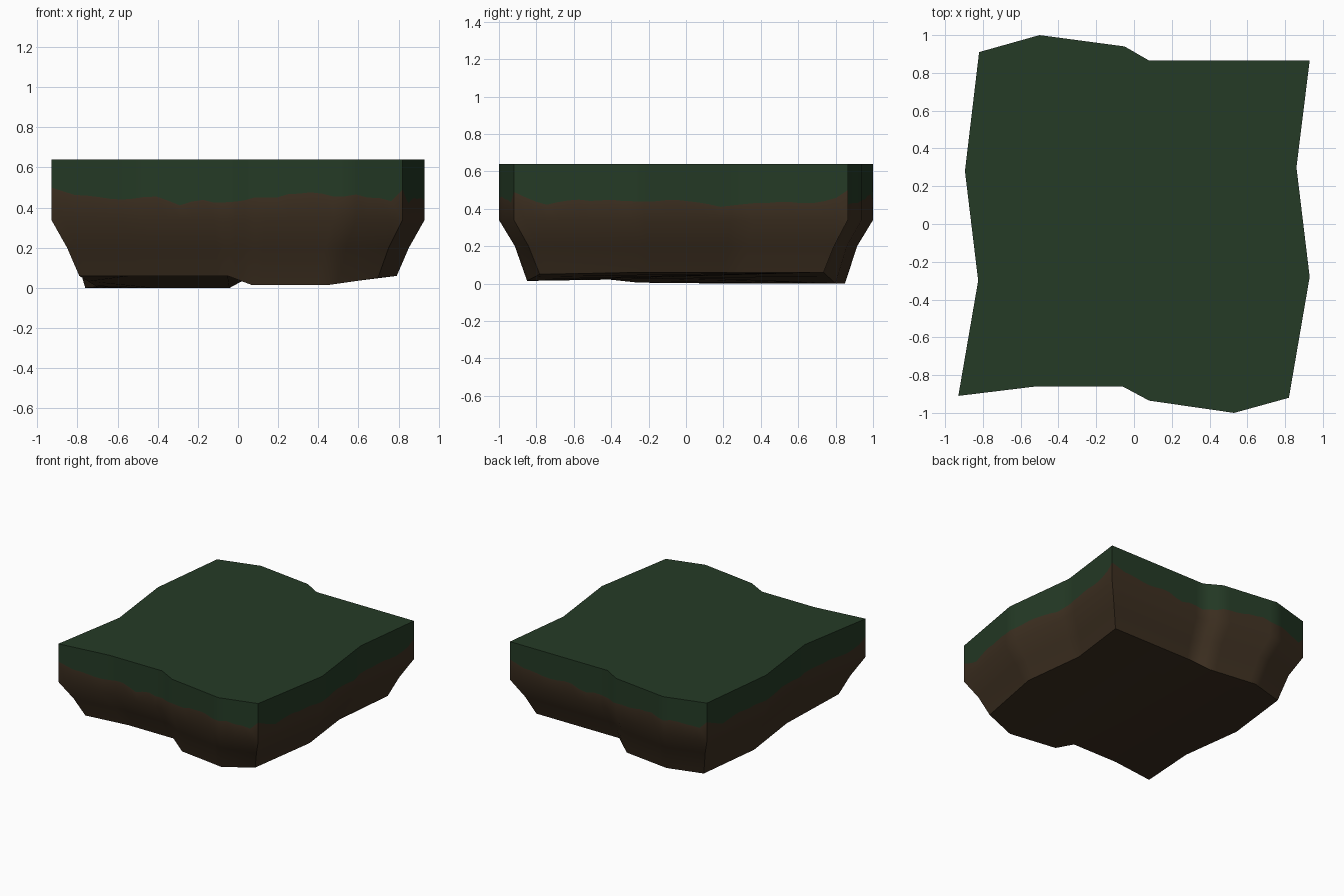
import bpy
import bmesh
import math

cube = bpy.data.objects.get("Cube")
if cube:
    bpy.data.objects.remove(cube, do_unlink=True)

TOP, LEDGE, WAIST = 0.64, 0.34, 0.20
WAIST_SCALE, FOOT_SCALE = 0.915, 0.85
STEP = 0.06


def make_material(name, colour):
    mat = bpy.data.materials.new(name)
    mat.use_nodes = True
    mat.diffuse_color = (*colour, 1)
    shader = mat.node_tree.nodes["Principled BSDF"]
    shader.inputs["Base Color"].default_value = (*colour, 1)
    shader.inputs["Roughness"].default_value = 0.9
    return mat


grass = make_material("dark grass green", (0.018, 0.043, 0.019))
soil = make_material("soil brown", (0.047, 0.029, 0.015))

# Wavy outline, counter-clockwise: x, y and the height of the underside there
front = [(-.93, -.91, .06), (-.52, -.86, .06), (-.06, -.86, .06),
         (.08, -.935, .015), (.53, -1, .015), (.82, -.92, .05)]
right = [front[-1], (.93, -.28, .06), (.86, .30, .06), (.93, .865, .06)]
back = [right[-1], (.52, .865, .06), (.08, .865, .06),
        (-.05, .94, 0), (-.5, 1, 0), (-.82, .91, 0)]
left = [back[-1], (-.895, .28, 0), (-.825, -.3, .005), front[0]]

# Ragged lower edge of the grass along a long and a short wall, in hundredths
wide_edge = [50, 48, 46, 46, 45, 44, 44, 45, 46, 44, 41, 43, 44, 42, 43,
             43, 45, 45, 45, 47, 47, 48, 46, 45, 47, 45, 45, 43, 48]
side_edge = [49, 45, 42, 44, 45, 44, 45, 44, 44, 44, 45, 44, 43, 41,
             42, 43, 43, 44, 43, 43, 45, 48]


def grass_edge(heights, t):
    place = t * (len(heights) - 1)
    i = min(int(place), len(heights) - 2)
    return (heights[i] + (heights[i + 1] - heights[i]) * (place - i)) / 100


def wall_columns(knots, heights):
    """Yield evenly spaced (x, y, foot, grass edge, is_knot) along one wall."""
    lengths = [math.dist(a[:2], b[:2]) for a, b in zip(knots, knots[1:])]
    travelled = 0
    for a, b, length in zip(knots, knots[1:], lengths):
        count = max(2, round(length / STEP))
        for k in range(count):
            f = k / count
            x, y, foot = (p + (q - p) * f for p, q in zip(a, b))
            t = (travelled + length * f) / sum(lengths)
            yield x, y, foot, grass_edge(heights, t), k == 0
        travelled += length


columns = []
for wall, heights in ((front, wide_edge), (right, side_edge),
                      (back, wide_edge), (left, side_edge)):
    columns += wall_columns(wall, heights)

# Stacked rings: rim, grass edge, ledge, waist and foot
bm = bmesh.new()
rings = [[] for _ in range(5)]
for x, y, foot, edge, _ in columns:
    levels = ((1, TOP), (1, edge), (1, LEDGE),
              (WAIST_SCALE, WAIST), (FOOT_SCALE, foot))
    for ring, (scale, z) in zip(rings, levels):
        ring.append(bm.verts.new((x * scale, y * scale, z)))

total = len(columns)
for level, (upper, lower) in enumerate(zip(rings, rings[1:])):
    for i in range(total):
        j = (i + 1) % total
        face = bm.faces.new((upper[i], lower[i], lower[j], upper[j]))
        face.material_index = 0 if level == 0 else 1

# Flat grass top
bm.faces.new(rings[0]).material_index = 0

# Uneven underside, in strips running from the front wall to the back wall
knots = [i for i, column in enumerate(columns) if column[4]]
n = len(front) - 1
front_ids = knots[:n + 1]
back_start = n + len(right) - 1
back_ids = knots[back_start:back_start + n + 1][::-1]
foot_ring = rings[-1]


def foot_span(start, end):
    """Foot vertices from one column round to another."""
    return [foot_ring[k % total] for k in range(start, end + 1)]


for s in range(n):
    near = foot_span(front_ids[s], front_ids[s + 1])
    far = foot_span(back_ids[s + 1], back_ids[s])
    if s == n - 1:
        far = foot_span(front_ids[-1], back_ids[-1])[1:-1] + far
    if s == 0:
        far += foot_span(back_ids[0], total)[1:-1]
    bm.faces.new((near + far)[::-1]).material_index = 1

bmesh.ops.recalc_face_normals(bm, faces=bm.faces)
mesh = bpy.data.meshes.new("ground_block")
bm.to_mesh(mesh)
bm.free()
mesh.materials.append(grass)
mesh.materials.append(soil)
block = bpy.data.objects.new("ground_block", mesh)
bpy.context.collection.objects.link(block)

# Soft walls with crisp corners and rim
bpy.ops.object.select_all(action="DESELECT")
block.select_set(True)
bpy.context.view_layer.objects.active = block
bpy.ops.object.shade_smooth_by_angle(angle=math.radians(40))
